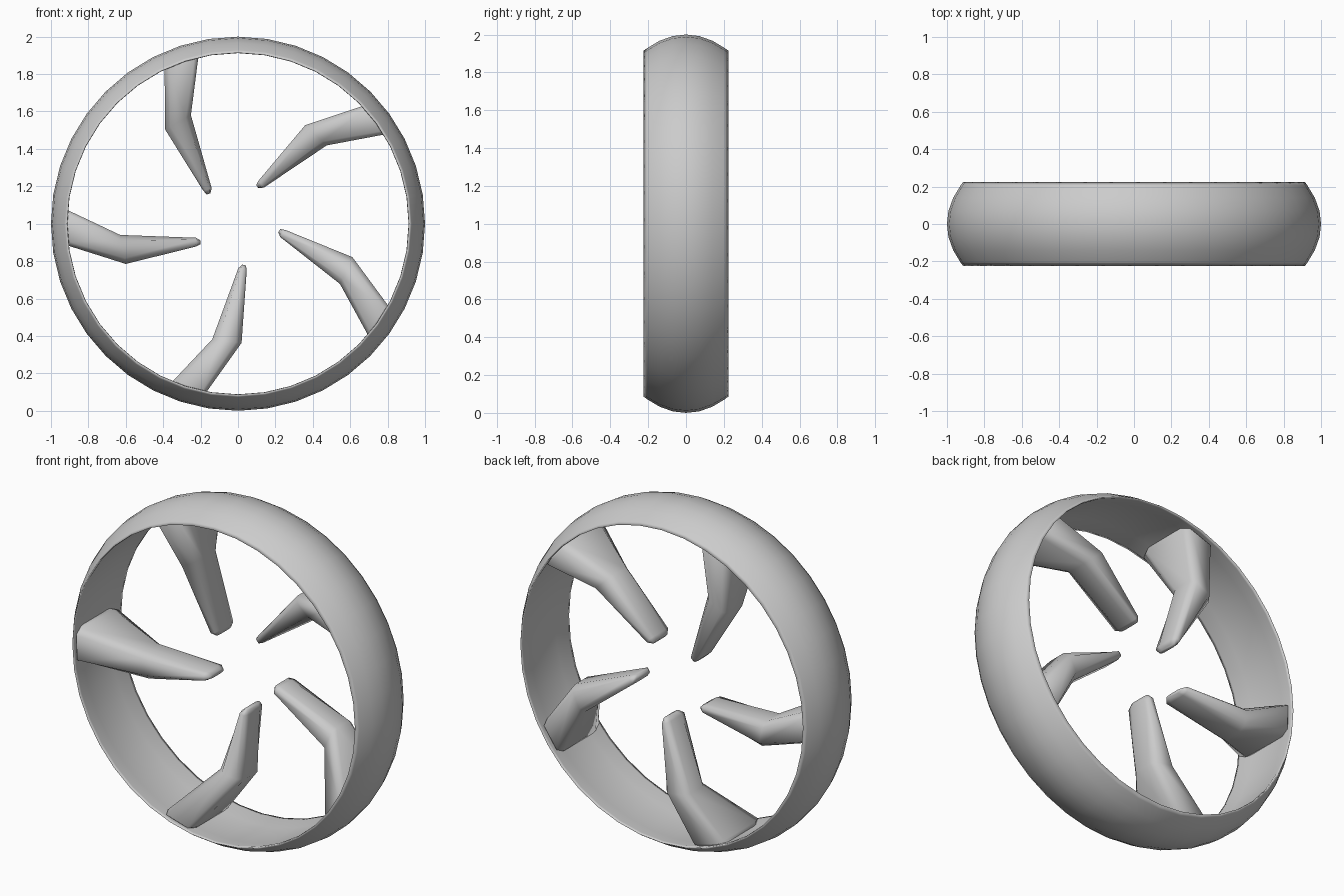
import bpy, bmesh
from math import radians, pi, cos, sin
from mathutils import Matrix, Vector

if "Cube" in bpy.data.objects:
    bpy.data.objects.remove(bpy.data.objects["Cube"])

CENTRE = Vector((0, 0, 1))


def finish(name, bm, angle):
    bmesh.ops.recalc_face_normals(bm, faces=bm.faces)
    me = bpy.data.meshes.new(name)
    bm.to_mesh(me)
    bm.free()
    ob = bpy.data.objects.new(name, me)
    bpy.context.collection.objects.link(ob)
    bpy.ops.object.select_all(action='DESELECT')
    ob.select_set(True)
    bpy.context.view_layer.objects.active = ob
    bpy.ops.object.shade_smooth_by_angle(angle=radians(angle))
    return ob


def bridge(bm, a, b):
    n = len(a)
    for i in range(n):
        bm.faces.new((a[i], a[(i + 1) % n], b[(i + 1) % n], b[i]))


# Rim: crowned outside, nearly flat inside with a shallow groove, spun about y
outer = [(0.07, 0.992), (0.14, 0.967), (0.205, 0.928), (0.225, 0.914)]
inner = [(0.205, 0.912), (0.12, 0.928)]
right = outer + inner
profile = [(0, 1.0)] + right + [(-y, r) for y, r in reversed(right)]
SEG = 40
bm = bmesh.new()
rings = []
for s in range(SEG):
    t = 2 * pi * s / SEG
    rings.append([bm.verts.new(CENTRE + Vector((r * cos(t), y, r * sin(t))))
                  for y, r in profile])
for s in range(SEG):
    bridge(bm, rings[s], rings[(s + 1) % SEG])
finish("rim", bm, 180)

# Spoke sections from rim to tip: upper (x, z), lower (x, z), front y, back y, corner flatness
sections = [
    ((-0.94, 0.08), (-0.935, -0.105), -0.16, 0.16, 0.75),
    ((-0.905, 0.07), (-0.90, -0.12), -0.20, 0.19, 0.75),
    ((-0.63, -0.06), (-0.60, -0.215), 0.0, 0.19, 0.6),
    ((-0.225, -0.075), (-0.225, -0.122), 0.0, 0.17, 0.6),
    ((-0.20, -0.09), (-0.20, -0.11), 0.03, 0.15, 0.6),
]


def make_spoke(index):
    bm = bmesh.new()
    loops = []
    for up, low, front, back, c in sections:
        # rounded-box cross-section (up, depth)
        outline = [(1, c), (c, 1), (-c, 1), (-1, c),
                   (-1, -c), (-c, -1), (c, -1), (1, -c)]
        loop = []
        for u, d in outline:
            f = (u + 1) / 2
            x = low[0] + (up[0] - low[0]) * f
            z = low[1] + (up[1] - low[1]) * f
            y = (front + back) / 2 + d * (back - front) / 2
            loop.append(bm.verts.new((x, y, z)))
        loops.append(loop)
    for a, b in zip(loops, loops[1:]):
        bridge(bm, a, b)
    bm.faces.new(loops[0])
    bm.faces.new(loops[-1])
    turn = Matrix.Translation(CENTRE) @ Matrix.Rotation(2 * pi * index / 5, 4, 'Y')
    bmesh.ops.transform(bm, matrix=turn, verts=bm.verts)
    finish(f"spoke_{index + 1}", bm, 85)


# Five bent spokes, open in the middle
for i in range(5):
    make_spoke(i)
